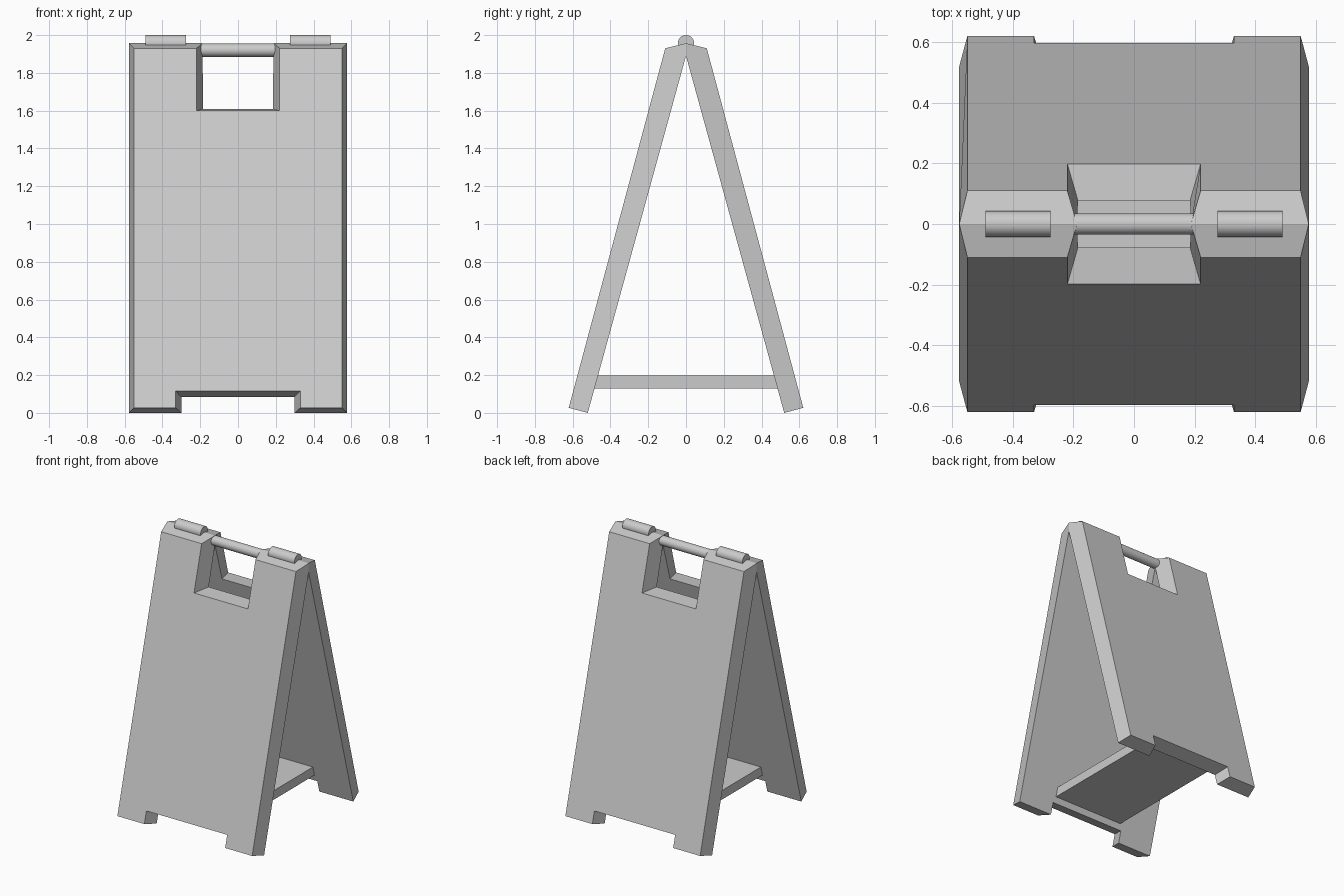
import bpy, bmesh, math

if "Cube" in bpy.data.objects:
    bpy.data.objects.remove(bpy.data.objects["Cube"])


def finish(bm, name):
    bmesh.ops.recalc_face_normals(bm, faces=bm.faces)
    mesh = bpy.data.meshes.new(name)
    bm.to_mesh(mesh)
    bm.free()
    ob = bpy.data.objects.new(name, mesh)
    bpy.context.collection.objects.link(ob)
    return ob


def outer_y(z):
    return -(0.11 + (1.93 - z) / 3.725)


def inner_y(z):
    return -0.52 * (1 - z / 1.89)


# Panels: outline as (outer x, outer z, inner x, inner z), half then mirrored
RIDGE_Z = 1.957
half = [(0.33, 0.115, 0.30, 0.085), (0.33, 0.027, 0.30, 0.0),
        (0.55, 0.027, 0.577, 0.0), (0.55, 1.93, 0.577, 1.89),
        (0.22, 1.93, 0.188, 1.89), (0.22, 1.60, 0.185, 1.608)]
outline = half + [(-a, b, -c, d) for a, b, c, d in reversed(half)]

bm = bmesh.new()
outer = [bm.verts.new((a, outer_y(b), b)) for a, b, c, d in outline]
inner = [bm.verts.new((c, inner_y(d), d)) for a, b, c, d in outline]
ridge = [bm.verts.new((c, 0, RIDGE_Z)) if b > 1.9 else None for a, b, c, d in outline]
bm.faces.new(outer)
bm.faces.new(inner[::-1])
for i in range(len(outline)):
    j = (i + 1) % len(outline)
    if ridge[i] and ridge[j]:
        loop = [outer[i], outer[j], ridge[j], ridge[i]]
    else:
        loop = [outer[i], outer[j], ridge[j], inner[j], inner[i], ridge[i]]
    bm.faces.new([v for v in loop if v])
panels = finish(bm, "sign_panels")
mirror = panels.modifiers.new("other_side", 'MIRROR')
mirror.use_axis = (False, True, False)
mirror.use_clip = True

# Spreader plate between the legs, ends following the panel slope
bm = bmesh.new()
profile = [(s * inner_y(z) * 1.01, z) for s, z in ((1, 0.13), (-1, 0.13), (-1, 0.197), (1, 0.197))]
base = bm.faces.new([bm.verts.new((-0.285, y, z)) for y, z in profile])
ext = bmesh.ops.extrude_face_region(bm, geom=[base])
verts = [v for v in ext["geom"] if isinstance(v, bmesh.types.BMVert)]
bmesh.ops.translate(bm, vec=(0.57, 0, 0), verts=verts)
finish(bm, "spreader_plate")


def rod(name, x, z, radius, length):
    bpy.ops.mesh.primitive_cylinder_add(vertices=24, radius=radius, depth=length,
                                        location=(x, 0, z), rotation=(0, math.pi / 2, 0))
    bpy.context.object.name = name
    bpy.ops.object.shade_smooth_by_angle(angle=math.radians(35))


# Carry handle and the two hinge barrels
rod("carry_handle", 0, 1.92, 0.035, 0.40)
for side, label in ((-1, "left"), (1, "right")):
    rod(label + "_hinge", side * 0.383, 1.957, 0.043, 0.214)
